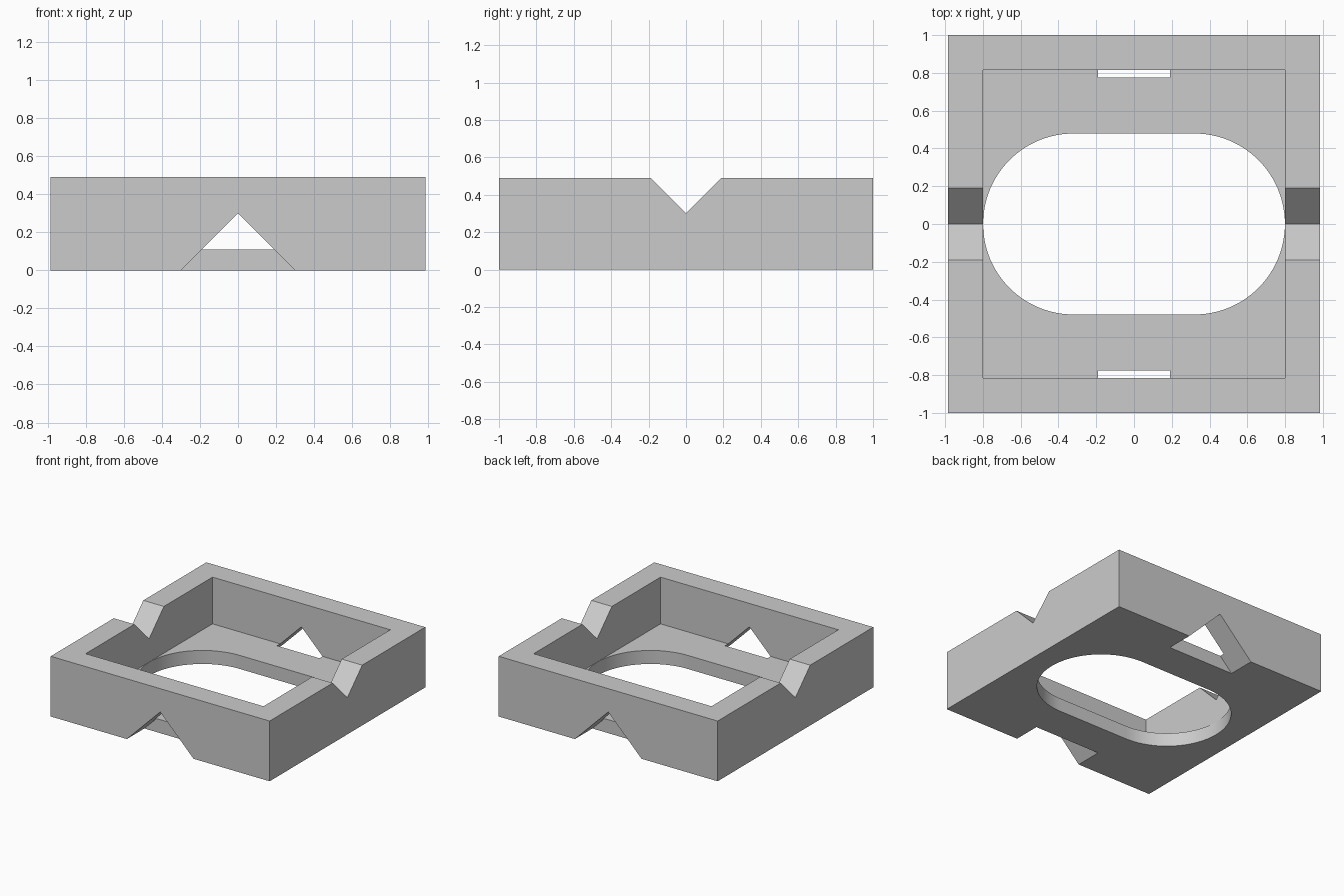
import bpy
import bmesh
from math import pi, sin, cos
from mathutils import Matrix, Vector

cube = bpy.data.objects.get("Cube")
if cube:
    bpy.data.objects.remove(cube, do_unlink=True)

HALF_X, HALF_Y, HEIGHT = 0.985, 1.0, 0.49
FLOOR = 0.11
SLOT_R, SLOT_C = 0.479, 0.32

grey = bpy.data.materials.new("plain grey")
grey.use_nodes = True
colour = (0.6, 0.6, 0.6, 1)
grey.diffuse_color = colour
grey.node_tree.nodes["Principled BSDF"].inputs["Base Color"].default_value = colour


def prism(name, profile, start, end, axis="Z"):
    """Extrude a closed 2D profile along an axis from start to end."""
    place = {
        "X": lambda a, b, d: (d, a, b),
        "Y": lambda a, b, d: (a, d, b),
        "Z": lambda a, b, d: (a, b, d),
    }[axis]
    bm = bmesh.new()
    face = bm.faces.new([bm.verts.new(place(a, b, start)) for a, b in profile])
    moved = bmesh.ops.extrude_face_region(bm, geom=[face])["geom"]
    verts = [v for v in moved if isinstance(v, bmesh.types.BMVert)]
    bmesh.ops.translate(bm, verts=verts, vec=place(0, 0, end - start))
    bmesh.ops.recalc_face_normals(bm, faces=bm.faces)
    mesh = bpy.data.meshes.new(name)
    bm.to_mesh(mesh)
    bm.free()
    mesh.materials.append(grey)
    obj = bpy.data.objects.new(name, mesh)
    bpy.context.collection.objects.link(obj)
    return obj


def rect(x, y):
    return [(-x, -y), (x, -y), (x, y), (-x, y)]


# Outer block
frame = prism("square_tray_frame", rect(HALF_X, HALF_Y), 0, HEIGHT)

# Rounded slot outline: two half circles joined by straight sides
steps = 48
slot = []
for side in (1, -1):
    for i in range(steps + 1):
        a = pi * i / steps - pi / 2
        slot.append((side * (SLOT_C + SLOT_R * cos(a)), side * SLOT_R * sin(a)))

# Notch outlines, extended slightly past the surface they open through
top_notch = [(0, 0.3), (0.3, 0.6), (-0.3, 0.6)]
low_notch = [(0, 0.3), (-0.4, -0.1), (0.4, -0.1)]

cutters = [
    prism("cavity_cutter", rect(0.8, 0.815), FLOOR, 0.7),
    prism("slot_cutter", slot, -0.1, 0.2),
    prism("top_notch_cutter", top_notch, -1.2, 1.2, "X"),
    prism("front_notch_cutter", low_notch, -1.2, -0.775, "Y"),
    prism("back_notch_cutter", low_notch, 0.775, 1.2, "Y"),
]

# Cut each opening out of the block
bpy.ops.object.select_all(action="DESELECT")
bpy.context.view_layer.objects.active = frame
frame.select_set(True)
for cutter in cutters:
    cut = frame.modifiers.new(cutter.name, "BOOLEAN")
    cut.operation = "DIFFERENCE"
    cut.solver = "EXACT"
    cut.object = cutter
    bpy.ops.object.modifier_apply(modifier=cut.name)
    bpy.data.objects.remove(cutter, do_unlink=True)

# Smooth only the round slot ends
bpy.ops.object.shade_smooth_by_angle(angle=pi / 6)
